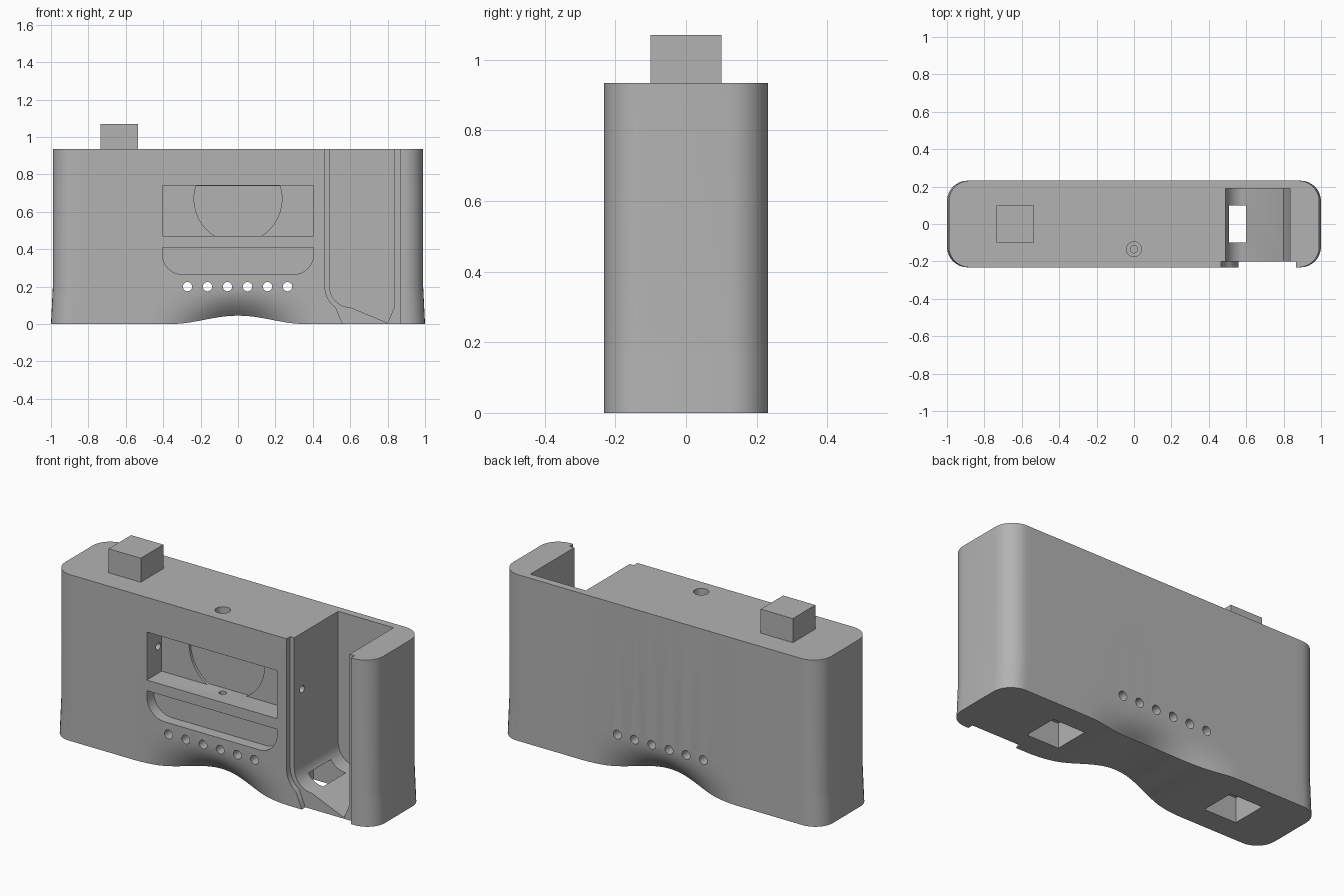
import bpy, bmesh, math
from mathutils import Matrix, Vector

if "Cube" in bpy.data.objects:
    bpy.data.objects.remove(bpy.data.objects["Cube"], do_unlink=True)

grey = bpy.data.materials.new("plain_grey")
grey.use_nodes = True
COLOUR = (0.45, 0.45, 0.45, 1)
grey.diffuse_color = COLOUR
grey.node_tree.nodes["Principled BSDF"].inputs["Base Color"].default_value = COLOUR

LENGTH, DEPTH, HEIGHT, RADIUS = 0.99, 0.232, 0.935, 0.11


def finish(bm, name):
    bmesh.ops.recalc_face_normals(bm, faces=bm.faces)
    mesh = bpy.data.meshes.new(name)
    bm.to_mesh(mesh)
    bm.free()
    mesh.materials.append(grey)
    obj = bpy.data.objects.new(name, mesh)
    bpy.context.collection.objects.link(obj)
    return obj


def box(name, x0, x1, y0, y1, z0, z1):
    bm = bmesh.new()
    bmesh.ops.create_cube(bm, size=1)
    size = Vector((x1 - x0, y1 - y0, z1 - z0))
    mid = Vector((x0 + x1, y0 + y1, z0 + z1)) / 2
    bmesh.ops.transform(bm, verts=bm.verts, matrix=Matrix.Translation(mid) @ Matrix.Diagonal(size.to_4d()))
    return finish(bm, name)


def prism(name, profile, y0, y1):
    """Extrude an (x, z) profile along y."""
    bm = bmesh.new()
    face = bm.faces.new([bm.verts.new((x, y0, z)) for x, z in profile])
    new = bmesh.ops.extrude_face_region(bm, geom=[face])["geom"]
    bmesh.ops.translate(bm, vec=(0, y1 - y0, 0), verts=[v for v in new if isinstance(v, bmesh.types.BMVert)])
    return finish(bm, name)


def rod(name, start, end, radius, sides=24):
    a, b = Vector(start), Vector(end)
    bm = bmesh.new()
    turn = (b - a).to_track_quat('Z', 'Y').to_matrix().to_4x4()
    bmesh.ops.create_cone(bm, cap_ends=True, segments=sides, radius1=radius, radius2=radius,
                          depth=(b - a).length, matrix=Matrix.Translation((a + b) / 2) @ turn)
    return finish(bm, name)


def arc(cx, cz, rx, rz, start, end, steps=8):
    angles = [math.radians(start + (end - start) * i / steps) for i in range(steps + 1)]
    return [(cx + rx * math.cos(t), cz + rz * math.sin(t)) for t in angles]


def bump(x, half):
    return math.cos(x / half * math.pi / 2) ** 2 if abs(x) < half else 0


def shape(x, y, z):
    """Flare the foot ends, raise the underside and pinch the waist."""
    low = max(0, 1 - z / 0.2)
    pinch = 0.09 * bump(x, 0.48) * low ** 2
    lift = 0.045 * bump(x, 0.36) * low
    return (x * (1 + 0.0101 * low), y * (1 - pinch / DEPTH), z + lift)


# Body shell: rounded outline stacked in rows
ex, ey = LENGTH - RADIUS, DEPTH - RADIUS
front = arc(-ex, -ey, RADIUS, RADIUS, 180, 270)
front += [(-ex + 2 * ex * i / 48, -DEPTH) for i in range(1, 48)]
front += arc(ex, -ey, RADIUS, RADIUS, 270, 360)
outline = front + [(x, -y) for x, y in reversed(front)]
bm = bmesh.new()
rows = [[bm.verts.new(shape(x, y, z)) for x, y in outline]
        for z in (0, 0.03, 0.06, 0.09, 0.12, 0.16, 0.2, HEIGHT)]
n = len(outline)
for low, high in zip(rows, rows[1:]):
    for i in range(n):
        j = (i + 1) % n
        bm.faces.new((low[i], low[j], high[j], high[i]))
bm.faces.new(rows[-1])
for i in range(len(front) - 1):
    bm.faces.new((rows[0][i], rows[0][n - 1 - i], rows[0][n - 2 - i], rows[0][i + 1]))
body = finish(bm, "body")

cutters = []
# Window with a shallow round seat behind it
cutters.append(box("window_cut", -0.405, 0.405, -0.3, -0.1, 0.47, 0.74))
seat = [p for p in arc(0, 0.67, 0.235, 0.235, 163, 377, 32) if p[1] > 0.47]
left = [p for p in seat if p[0] < 0] + [(-0.122, 0.47)]
right = [(0.122, 0.47)] + [p for p in seat if p[0] > 0]
cutters.append(prism("round_seat_cut", left + right, -0.15, -0.085))

# Shallow tray recess with rounded lower corners
tray = [(0.405, 0.41), (-0.405, 0.41)]
tray += arc(-0.295, 0.375, 0.11, 0.11, 180, 270) + arc(0.295, 0.375, 0.11, 0.11, 270, 360)
cutters.append(prism("tray_cut", tray, -0.3, -0.17))

# Side channel: deep slot plus a stepped lip for a cover
slot = [(0.835, 1.1), (0.49, 1.1)] + arc(0.6, 0.2, 0.11, 0.11, 180, 270)
slot += [(0.8, 0.006), (0.835, 0.09)]
cutters.append(prism("slot_cut", slot, -0.21, 0.19))
lip = [(0.865, 1.1), (0.465, 1.1)] + arc(0.6, 0.2, 0.135, 0.135, 180, 235)
lip += [(0.58, -0.05), (0.865, -0.05)]
cutters.append(prism("lip_cut", lip, -0.3, -0.2))

# Square sockets underneath
for x in (-0.635, 0.5):
    cutters.append(box("socket_cut", x - 0.1, x + 0.1, -0.1, 0.1, -0.1, 0.14))

# Vent row, button hole and wire passages
for i in range(6):
    x = -0.27 + 0.107 * i
    cutters.append(rod("vent_cut", (x, -0.4, 0.2), (x, 0.4, 0.2), 0.025, 20))
cutters.append(rod("button_cut", (0, -0.135, 0.7), (0, -0.135, 1.1), 0.04))
cutters.append(rod("floor_cut", (0, -0.135, 0.44), (0, -0.135, 0.5), 0.02, 16))
cutters.append(rod("wire_cut", (-0.45, -0.13, 0.62), (0.52, -0.13, 0.62), 0.02, 16))

bpy.context.view_layer.objects.active = body
for cutter in cutters:
    cutter.hide_render = True
    mod = body.modifiers.new(cutter.name, 'BOOLEAN')
    mod.operation = 'DIFFERENCE'
    mod.solver = 'EXACT'
    mod.object = cutter
    bpy.ops.object.modifier_apply(modifier=mod.name)
    bpy.data.objects.remove(cutter, do_unlink=True)

# Square peg on the top
box("top_peg", -0.735, -0.535, -0.1, 0.1, HEIGHT - 0.01, 1.07)

bpy.ops.object.select_all(action='DESELECT')
body.select_set(True)
bpy.context.view_layer.objects.active = body
bpy.ops.object.shade_smooth_by_angle(angle=math.radians(30))
